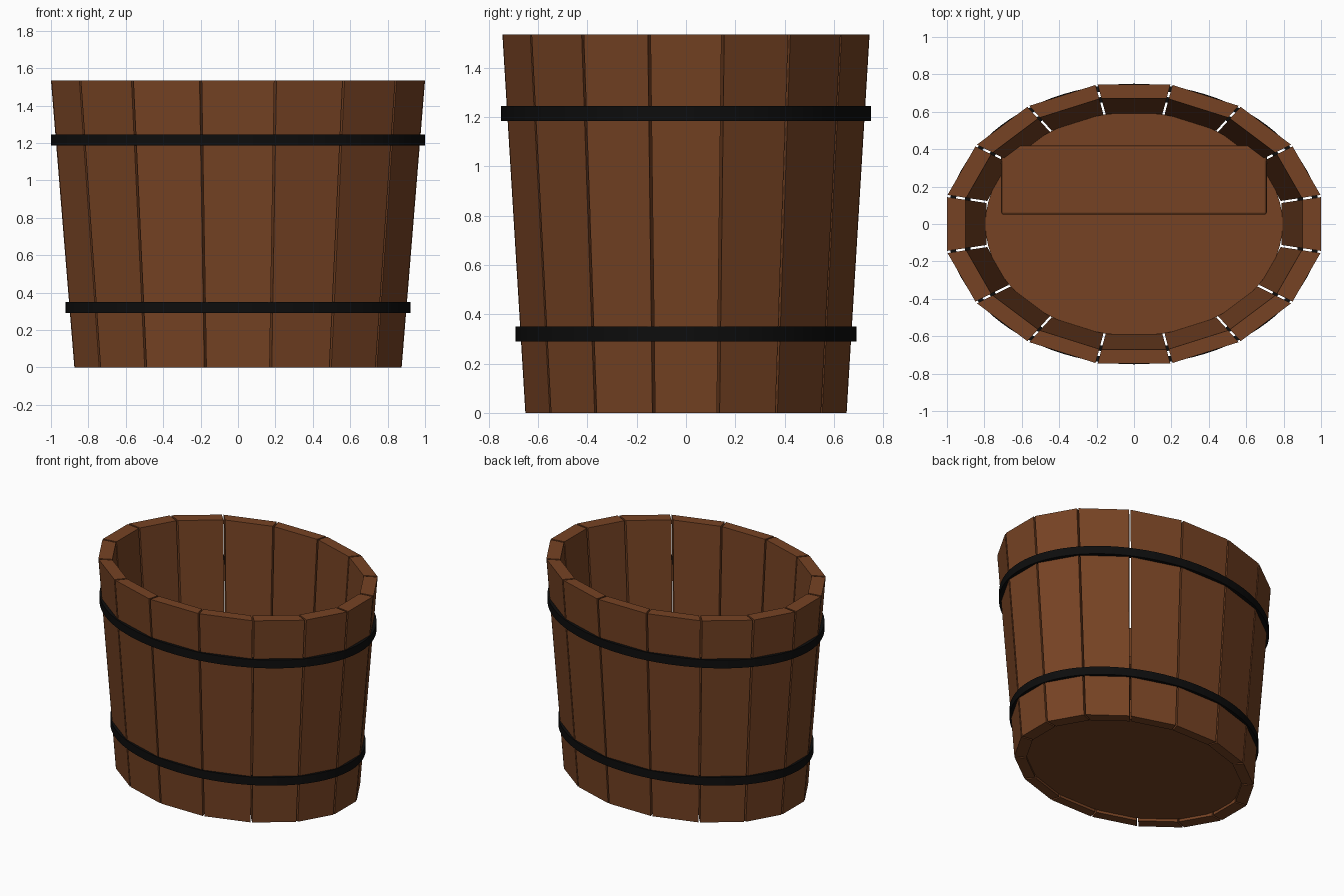
import bpy, bmesh, math
from mathutils import Vector

cube = bpy.data.objects.get("Cube")
if cube:
    bpy.data.objects.remove(cube)

HEIGHT = 1.535
TAPER = 0.875      # base size relative to the rim
INNER = 0.9        # inner wall relative to the outer wall
GAP = 0.006        # half of the slit between staves


def material(name, color):
    m = bpy.data.materials.new(name)
    m.use_nodes = True
    m.diffuse_color = color
    bsdf = m.node_tree.nodes["Principled BSDF"]
    bsdf.inputs["Base Color"].default_value = color
    bsdf.inputs["Roughness"].default_value = 0.8
    return m


wood = material("brown wood", (0.18, 0.055, 0.017, 1))
iron = material("black iron", (0.004, 0.004, 0.004, 1))


def finish(name, bm, mat):
    bmesh.ops.recalc_face_normals(bm, faces=bm.faces)
    mesh = bpy.data.meshes.new(name)
    bm.to_mesh(mesh)
    bm.free()
    mesh.materials.append(mat)
    obj = bpy.data.objects.new(name, mesh)
    bpy.context.collection.objects.link(obj)
    return obj


def smooth(obj):
    bpy.ops.object.select_all(action="DESELECT")
    obj.select_set(True)
    bpy.context.view_layer.objects.active = obj
    bpy.ops.object.shade_smooth_by_angle(angle=math.radians(35))


# Rim outline: one quarter mirrored into a full oval
quarter = [Vector(p) for p in ((1.0, 0.15), (0.845, 0.42), (0.565, 0.63), (0.2, 0.745))]
half = quarter + [Vector((-p.x, p.y)) for p in reversed(quarter)]
outline = half + [-p for p in half]
# The repeated turn of the half outline closes the oval with end staves
count = len(outline)


def stave(i):
    a, b = outline[i], outline[(i + 1) % count]
    shift = (b - a).normalized() * GAP
    bm = bmesh.new()
    rings = []
    for z, size in ((0, TAPER), (HEIGHT, 1)):
        corners = (a * size + shift, b * size - shift,
                   b * size * INNER - shift, a * size * INNER + shift)
        rings.append([bm.verts.new((c.x, c.y, z)) for c in corners])
    low, high = rings
    bm.faces.new(low)
    bm.faces.new(high)
    for k in range(4):
        n = (k + 1) % 4
        bm.faces.new((low[k], low[n], high[n], high[k]))
    finish(f"stave_{i + 1}", bm, wood)


for i in range(count):
    stave(i)


# Oval iron hoops
def hoop(name, rx, ry, z, height=0.06, thick=0.03, steps=96):
    bm = bmesh.new()
    section = ((0, 0), (0, height), (-thick, height), (-thick, 0))
    rings = []
    for s in range(steps):
        t = 2 * math.pi * s / steps
        rings.append([bm.verts.new(((rx + d) * math.cos(t), (ry + d) * math.sin(t), z + h))
                      for d, h in section])
    for s in range(steps):
        r, q = rings[s], rings[(s + 1) % steps]
        for k in range(4):
            n = (k + 1) % 4
            bm.faces.new((r[k], q[k], q[n], r[n]))
    smooth(finish(name, bm, iron))


hoop("upper_hoop", 1.0, 0.75, 1.185)
hoop("lower_hoop", 0.922, 0.692, 0.29)

# Oval floor board
bm = bmesh.new()
bmesh.ops.create_cone(bm, cap_ends=True, segments=64, radius1=1, radius2=1, depth=0.05)
bmesh.ops.scale(bm, vec=(0.795, 0.597, 1), verts=bm.verts)
bmesh.ops.translate(bm, vec=(0, 0, 0.045), verts=bm.verts)
smooth(finish("floor", bm, wood))

# Bench plank set between the staves
bm = bmesh.new()
bmesh.ops.create_cube(bm, size=1)
bmesh.ops.scale(bm, vec=(1.42, 0.37, 0.07), verts=bm.verts)
bmesh.ops.translate(bm, vec=(0, 0.235, 0.53), verts=bm.verts)
bench = finish("bench", bm, wood)
bevel = bench.modifiers.new("soft_edges", "BEVEL")
bevel.width = 0.012
bevel.segments = 2
